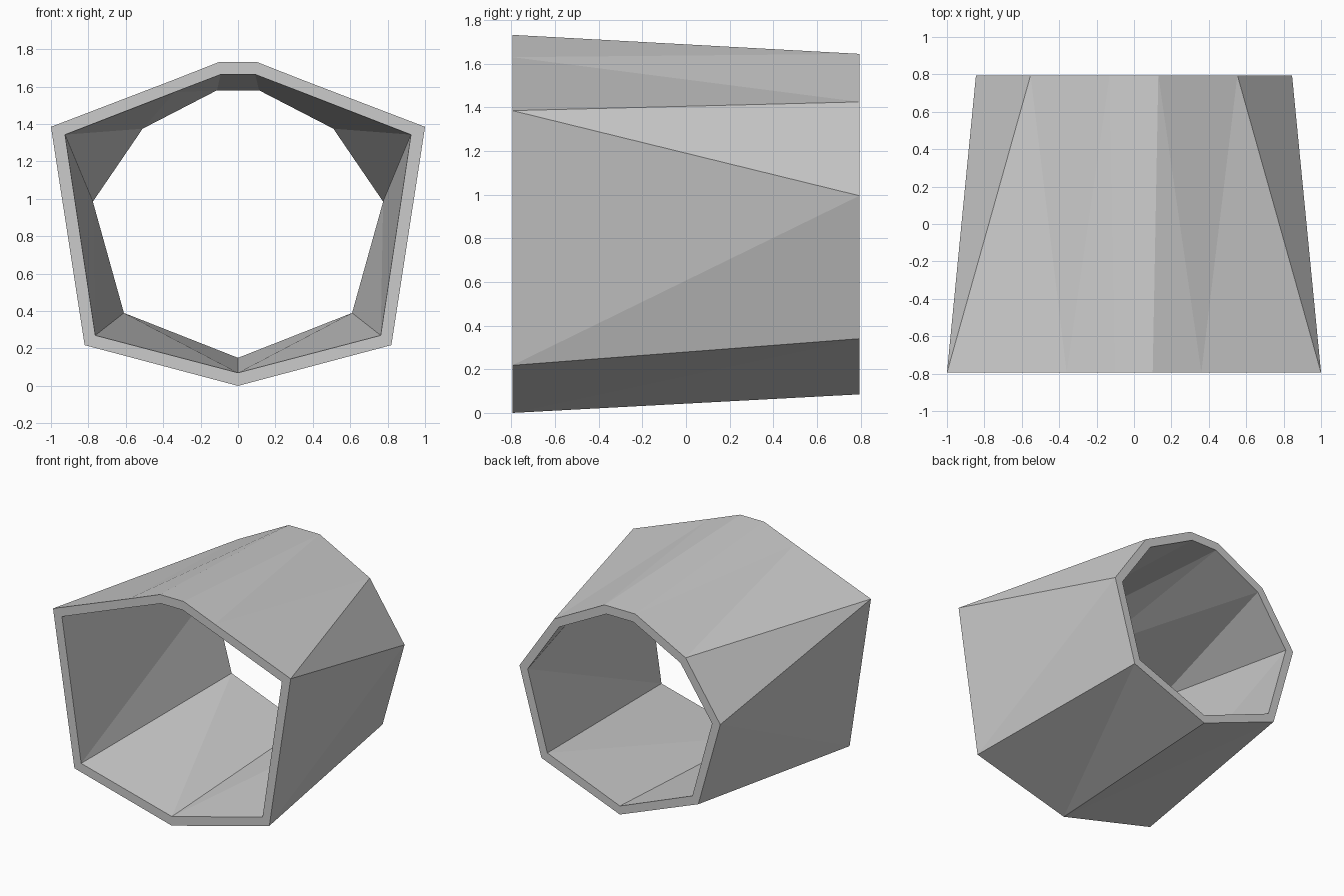
import bpy
import bmesh

cube = bpy.data.objects.get("Cube")
if cube:
    bpy.data.objects.remove(cube, do_unlink=True)

HALF_DEPTH = 0.795

# Half profiles (x, z) running from the bottom centre up to the crown
FRONT_OUTER = [(0, 0), (0.82, 0.218), (1, 1.385), (0.36, 1.63), (0.1, 1.732)]
FRONT_INNER = [(0, 0.07), (0.763, 0.27), (0.925, 1.343), (0.34, 1.57), (0.092, 1.665)]
BACK_OUTER = [(0, 0.085), (0.66, 0.34), (0.845, 0.995), (0.553, 1.425), (0.13, 1.645)]
BACK_INNER = [(0, 0.15), (0.61, 0.39), (0.776, 0.985), (0.51, 1.375), (0.113, 1.58)]


def ring(bm, half, y):
    """Mirror a half profile into a closed loop of vertices."""
    points = half + [(-x, z) for x, z in reversed(half[1:])]
    return [bm.verts.new((x, y, z)) for x, z in points]


def skin(bm, front, back):
    """Join two loops, with the diagonals mirrored about the centre plane."""
    n = len(front)
    crown = n // 2
    for i in range(n):
        j = (i + 1) % n
        if i == crown:
            bm.faces.new((front[i], front[j], back[j], back[i]))
        elif i < crown:
            bm.faces.new((front[i], front[j], back[j]))
            bm.faces.new((front[i], back[j], back[i]))
        else:
            bm.faces.new((front[i], front[j], back[i]))
            bm.faces.new((front[j], back[j], back[i]))


def rim(bm, outer, inner):
    """Close the wall thickness at one end."""
    n = len(outer)
    for i in range(n):
        j = (i + 1) % n
        bm.faces.new((outer[i], outer[j], inner[j], inner[i]))


# Tapered open tube with thick walls
bm = bmesh.new()
front_outer = ring(bm, FRONT_OUTER, -HALF_DEPTH)
front_inner = ring(bm, FRONT_INNER, -HALF_DEPTH)
back_outer = ring(bm, BACK_OUTER, HALF_DEPTH)
back_inner = ring(bm, BACK_INNER, HALF_DEPTH)
skin(bm, front_outer, back_outer)
skin(bm, front_inner, back_inner)
rim(bm, front_outer, front_inner)
rim(bm, back_outer, back_inner)
bmesh.ops.recalc_face_normals(bm, faces=bm.faces)

mesh = bpy.data.meshes.new("tapered_tube")
bm.to_mesh(mesh)
bm.free()
tube = bpy.data.objects.new("tapered_tube", mesh)
bpy.context.collection.objects.link(tube)

# Plain light grey finish
grey = bpy.data.materials.new("light_grey")
grey.use_nodes = True
colour = (0.6, 0.6, 0.6, 1)
grey.diffuse_color = colour
grey.node_tree.nodes["Principled BSDF"].inputs["Base Color"].default_value = colour
mesh.materials.append(grey)
